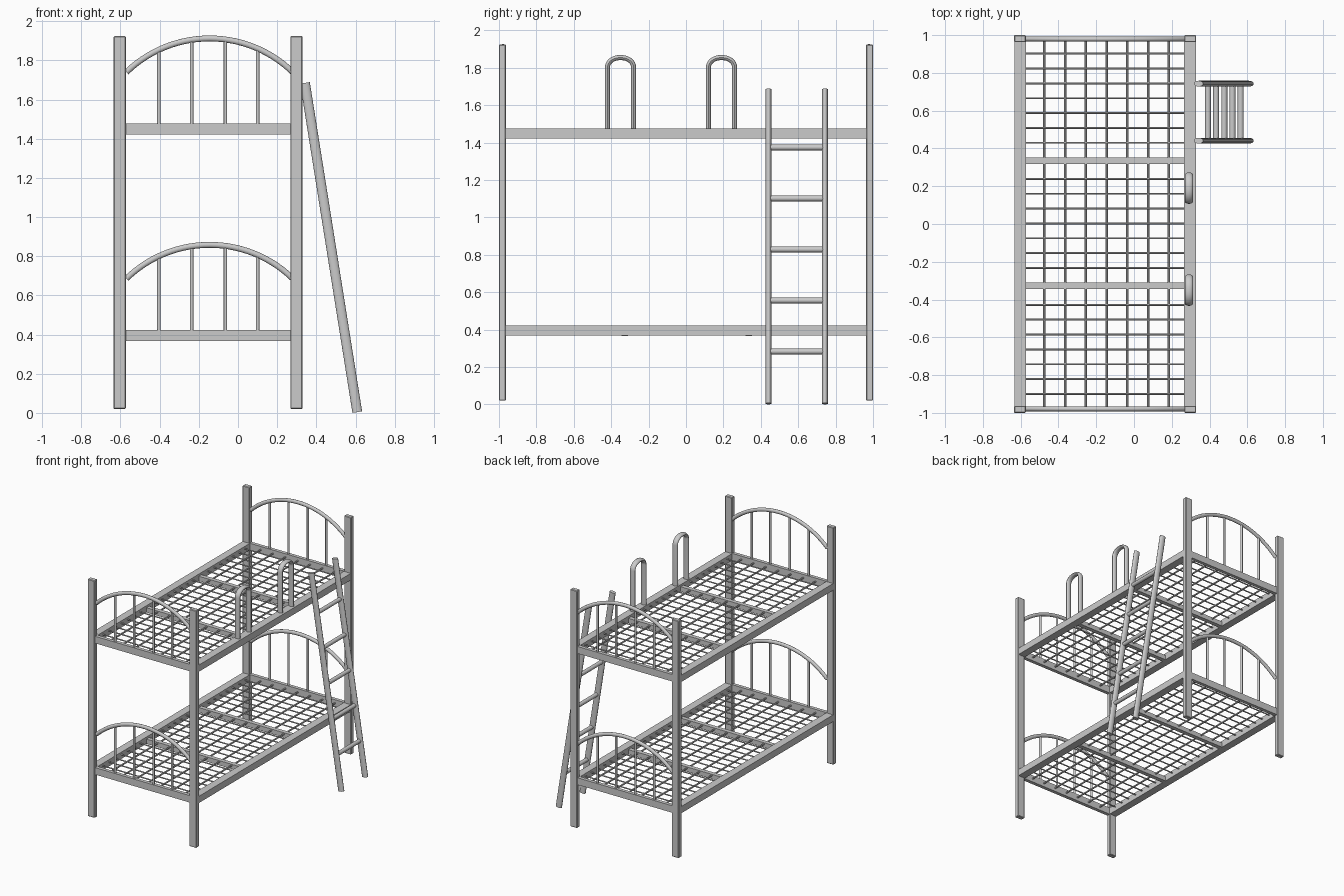
import bpy, bmesh, math
from mathutils import Vector

if "Cube" in bpy.data.objects:
    bpy.data.objects.remove(bpy.data.objects["Cube"])

XC = -0.153          # bed centre line in x
LEVELS = (("lower", 0.395), ("upper", 1.449))


def finish(name, bm, smooth=False):
    bmesh.ops.recalc_face_normals(bm, faces=bm.faces)
    me = bpy.data.meshes.new(name)
    bm.to_mesh(me)
    bm.free()
    ob = bpy.data.objects.new(name, me)
    bpy.context.collection.objects.link(ob)
    if smooth:
        bpy.ops.object.select_all(action='DESELECT')
        ob.select_set(True)
        bpy.context.view_layer.objects.active = ob
        bpy.ops.object.shade_smooth_by_angle(angle=math.radians(40))
    return ob


def box(bm, x0, x1, y0, y1, z0, z1):
    vs = bmesh.ops.create_cube(bm, size=1)["verts"]
    for v in vs:
        v.co = Vector(((x0, x1)[v.co.x > 0], (y0, y1)[v.co.y > 0], (z0, z1)[v.co.z > 0]))


def tube(bm, pts, n, a, b, sides=12):
    """Sweep an ellipse along a planar path; a is the radius along plane normal n."""
    pts, n = [Vector(p) for p in pts], Vector(n)
    rings = []
    for i, p in enumerate(pts):
        t = (pts[min(i + 1, len(pts) - 1)] - pts[max(i - 1, 0)]).normalized()
        m = t.cross(n)
        ang = [2 * math.pi * k / sides for k in range(sides)]
        rings.append([bm.verts.new(p + n * a * math.cos(q) + m * b * math.sin(q)) for q in ang])
    for r, s in zip(rings, rings[1:]):
        for k in range(sides):
            j = (k + 1) % sides
            bm.faces.new((r[k], r[j], s[j], s[k]))
    bm.faces.new(rings[0])
    bm.faces.new(rings[-1])


# Four corner posts
for sx, xn in ((-1, "left"), (1, "right")):
    for sy, yn in ((-1, "front"), (1, "back")):
        bm = bmesh.new()
        x, y = XC + sx * 0.451, sy * 0.9815
        box(bm, x - 0.031, x + 0.031, y - 0.0185, y + 0.0185, 0.02, 1.924)
        bmesh.ops.bevel(bm, geom=bm.edges[:], offset=0.004, segments=1, affect='EDGES')
        finish(f"{yn}_{xn}_post", bm)

for level, z in LEVELS:
    # Side and end rails
    bm = bmesh.new()
    for s in (-1, 1):
        x, y = XC + s * 0.449, s * 0.979
        box(bm, x - 0.031, x + 0.031, -0.967, 0.967, z - 0.027, z + 0.027)
        box(bm, XC - 0.425, XC + 0.425, y - 0.014, y + 0.014, z - 0.028, z + 0.028)
    finish(level + "_bed_frame", bm)

    # Two cross bars under the mesh
    bm = bmesh.new()
    for y in (-0.328, 0.335):
        box(bm, XC - 0.42, XC + 0.42, y - 0.017, y + 0.017, z - 0.028, z + 0.01)
    finish(level + "_cross_bars", bm)

    # Wire mesh
    bm = bmesh.new()
    for i in range(7):
        x = -0.145 + (i - 3) * 0.11
        tube(bm, [(x, -0.97, z), (x, 0.97, z)], (1, 0, 0), 0.0065, 0.0065, 8)
        for g in (-0.664, 0.003, 0.666):
            y = g + (i - 3) * 0.0787
            tube(bm, [(XC - 0.42, y, z + 0.008), (XC + 0.42, y, z + 0.008)], (0, 1, 0), 0.005, 0.005, 8)
    finish(level + "_wire_mesh", bm, True)

    # Arched end boards with spindles
    R, top = 0.61, z + 0.463
    half = math.asin(0.425 / R)
    for s, yn in ((-1, "front"), (1, "back")):
        y = s * 0.979
        bm = bmesh.new()
        arc = [half * (2 * k / 28 - 1) for k in range(29)]
        tube(bm, [(XC + 0.008 + R * math.sin(q), y, top - R + R * math.cos(q)) for q in arc],
             (0, 1, 0), 0.013, 0.015)
        for x in (-0.404, -0.237, -0.064, 0.1):
            zt = top - R + math.sqrt(R * R - (x - XC - 0.008) ** 2)
            tube(bm, [(x, y, z), (x, y, zt)], (0, 1, 0), 0.009, 0.009)
        finish(f"{level}_{yn}_arch", bm, True)

# Guard loops on the upper right rail
for i, yc in enumerate((-0.35, 0.19)):
    w, h, r = 0.07, 1.854, 0.065
    pts = [(0.291, yc - w, 1.46)]
    for cy, a0 in ((yc - w + r, math.pi), (yc + w - r, math.pi / 2)):
        for k in range(9):
            q = a0 - k * math.pi / 16
            pts.append((0.291, cy + r * math.cos(q), h - r * 0.8 + r * 0.8 * math.sin(q)))
    pts.append((0.291, yc + w, 1.46))
    bm = bmesh.new()
    tube(bm, pts, (1, 0, 0), 0.022, 0.0135)
    finish(f"guard_loop_{i + 1}", bm, True)

# Leaning ladder: two oval stiles and five round rungs
x0, z0, x1, z1 = 0.609, 0.004, 0.342, 1.685
Y0, Y1 = 0.441, 0.743
bm = bmesh.new()
for y in (Y0, Y1):
    tube(bm, [(x0, y, z0), (x1, y, z1)], (0, 1, 0), 0.0155, 0.025, 16)
finish("ladder_stiles", bm, True)
bm = bmesh.new()
for i in range(5):
    z = 0.283 + i * 0.2728
    x = x0 + (x1 - x0) * (z - z0) / (z1 - z0)
    tube(bm, [(x, Y0, z), (x, Y1, z)], (1, 0, 0), 0.016, 0.016)
finish("ladder_rungs", bm, True)
